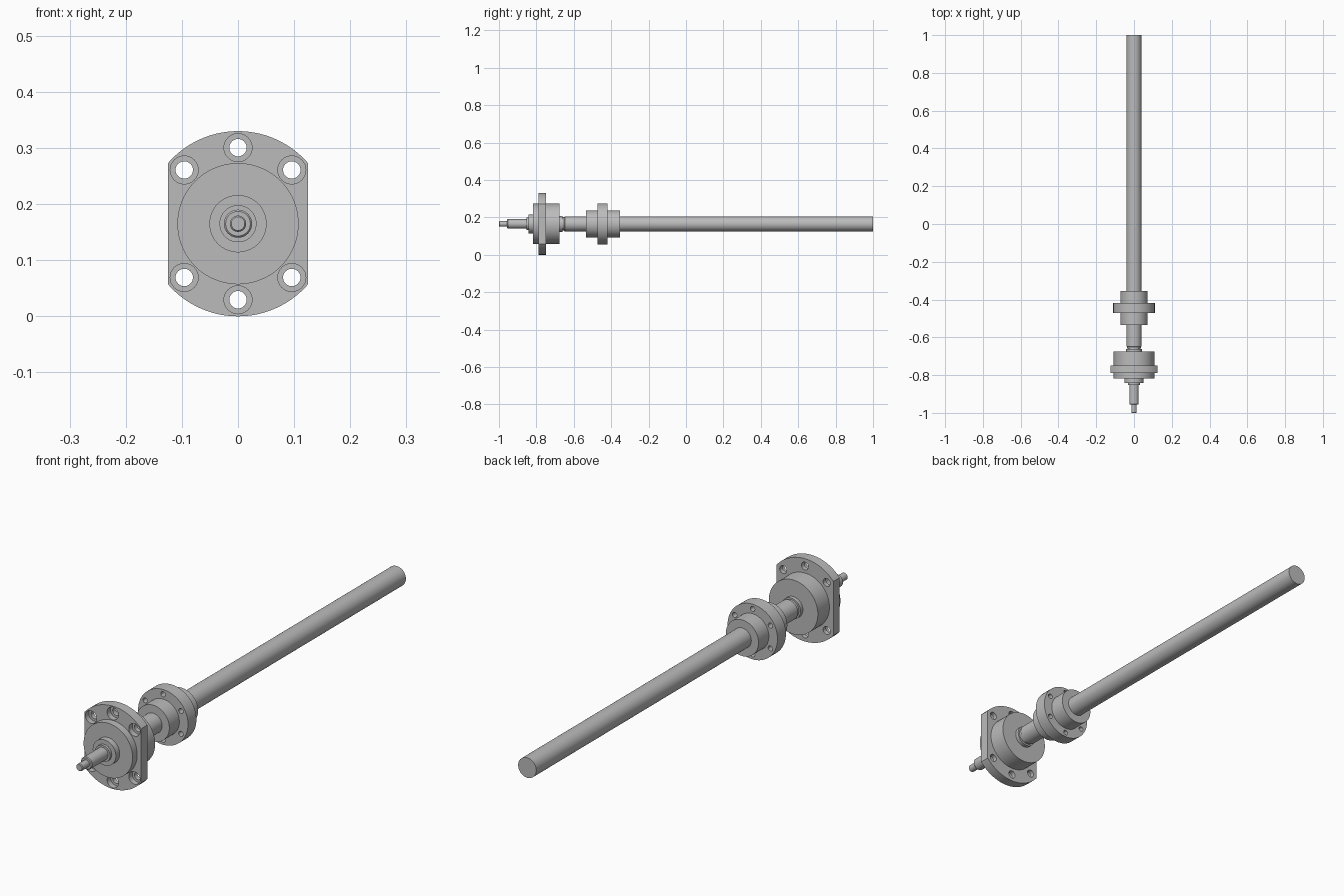
import bpy, bmesh
from math import sin, cos, pi, radians
from mathutils import Vector

cube = bpy.data.objects.get("Cube")
if cube:
    bpy.data.objects.remove(cube, do_unlink=True)

AXIS_Z = 0.165

steel = bpy.data.materials.new("steel grey")
steel.use_nodes = True
GREY = (0.5, 0.5, 0.5, 1)
steel.diffuse_color = GREY
steel.node_tree.nodes["Principled BSDF"].inputs["Base Color"].default_value = GREY


def lathe(bm, profile, cx=0, cz=AXIS_Z, seg=64):
    """Add a capped solid turned about the y direction from (y, radius) pairs."""
    rings = [[bm.verts.new((cx + r * cos(2 * pi * i / seg), y, cz + r * sin(2 * pi * i / seg)))
              for i in range(seg)] for y, r in profile]
    for a, b in zip(rings, rings[1:]):
        for i in range(seg):
            j = (i + 1) % seg
            bm.faces.new((a[i], a[j], b[j], b[i]))
    bm.faces.new(rings[0])
    bm.faces.new(rings[-1])


def finish(bm, name):
    bmesh.ops.recalc_face_normals(bm, faces=bm.faces[:])
    mesh = bpy.data.meshes.new(name)
    bm.to_mesh(mesh)
    bm.free()
    mesh.materials.append(steel)
    ob = bpy.data.objects.new(name, mesh)
    bpy.context.collection.objects.link(ob)
    return ob


def select(ob):
    bpy.ops.object.select_all(action='DESELECT')
    ob.select_set(True)
    bpy.context.view_layer.objects.active = ob


def smooth(ob):
    select(ob)
    bpy.ops.object.shade_smooth_by_angle(angle=radians(25))


def turned(name, profile, seg=64):
    bm = bmesh.new()
    lathe(bm, profile, seg=seg)
    return finish(bm, name)


def drill(ob, profile, radius, angles):
    """Cut a ring of turned holes through a flange."""
    bm = bmesh.new()
    for a in angles:
        lathe(bm, profile, radius * cos(radians(a)), AXIS_Z + radius * sin(radians(a)), 32)
    cutter = finish(bm, "hole_cutter")
    cutter.hide_render = True
    mod = ob.modifiers.new("holes", 'BOOLEAN')
    mod.operation = 'DIFFERENCE'
    mod.solver = 'EXACT'
    mod.object = cutter
    select(ob)
    bpy.ops.object.modifier_apply(modifier=mod.name)
    bpy.data.objects.remove(cutter, do_unlink=True)


# Stepped screw shaft with chamfered journal ends and a relief groove
smooth(turned("screw_shaft", [
    (-1.0, 0.012), (-0.997, 0.0145), (-0.956, 0.0145), (-0.956, 0.022),
    (-0.953, 0.025), (-0.84, 0.025), (-0.84, 0.03), (-0.66, 0.03),
    (-0.66, 0.036), (-0.652, 0.036), (-0.648, 0.04), (1.0, 0.04)]))

# Lock nut and spacer rings on either side of the bearing
smooth(turned("front_spacer", [(-0.853, 0.033), (-0.84, 0.033)]))
smooth(turned("lock_collar", [(-0.842, 0.051), (-0.815, 0.051)]))
smooth(turned("rear_collar", [(-0.68, 0.042), (-0.661, 0.042)]))

# Bearing housing
smooth(turned("bearing_housing", [(-0.818, 0.108), (-0.676, 0.108)], 96))

# Bearing flange with two flat sides and counterbored bolt holes
bm = bmesh.new()
lathe(bm, [(-0.789, 0.165), (-0.749, 0.165)], seg=128)
for side in (-1, 1):
    cut = bmesh.ops.bisect_plane(bm, geom=bm.verts[:] + bm.edges[:] + bm.faces[:],
                                 plane_co=Vector((side * 0.125, 0, 0)),
                                 plane_no=Vector((side, 0, 0)), clear_outer=True)
    rim = [e for e in cut["geom_cut"] if isinstance(e, bmesh.types.BMEdge)]
    bmesh.ops.holes_fill(bm, edges=rim, sides=0)
flange = finish(bm, "bearing_flange")
drill(flange, [(-0.82, 0.025), (-0.767, 0.025), (-0.767, 0.0155), (-0.72, 0.0155)],
      0.1355, (45, 90, 135, 225, 270, 315))
smooth(flange)

# Travelling nut with a round drilled flange
smooth(turned("nut_body", [(-0.535, 0.072), (-0.354, 0.072)]))
nut_flange = turned("nut_flange", [(-0.472, 0.11), (-0.419, 0.11)], 96)
drill(nut_flange, [(-0.5, 0.01), (-0.39, 0.01)], 0.091, range(30, 390, 60))
smooth(nut_flange)
